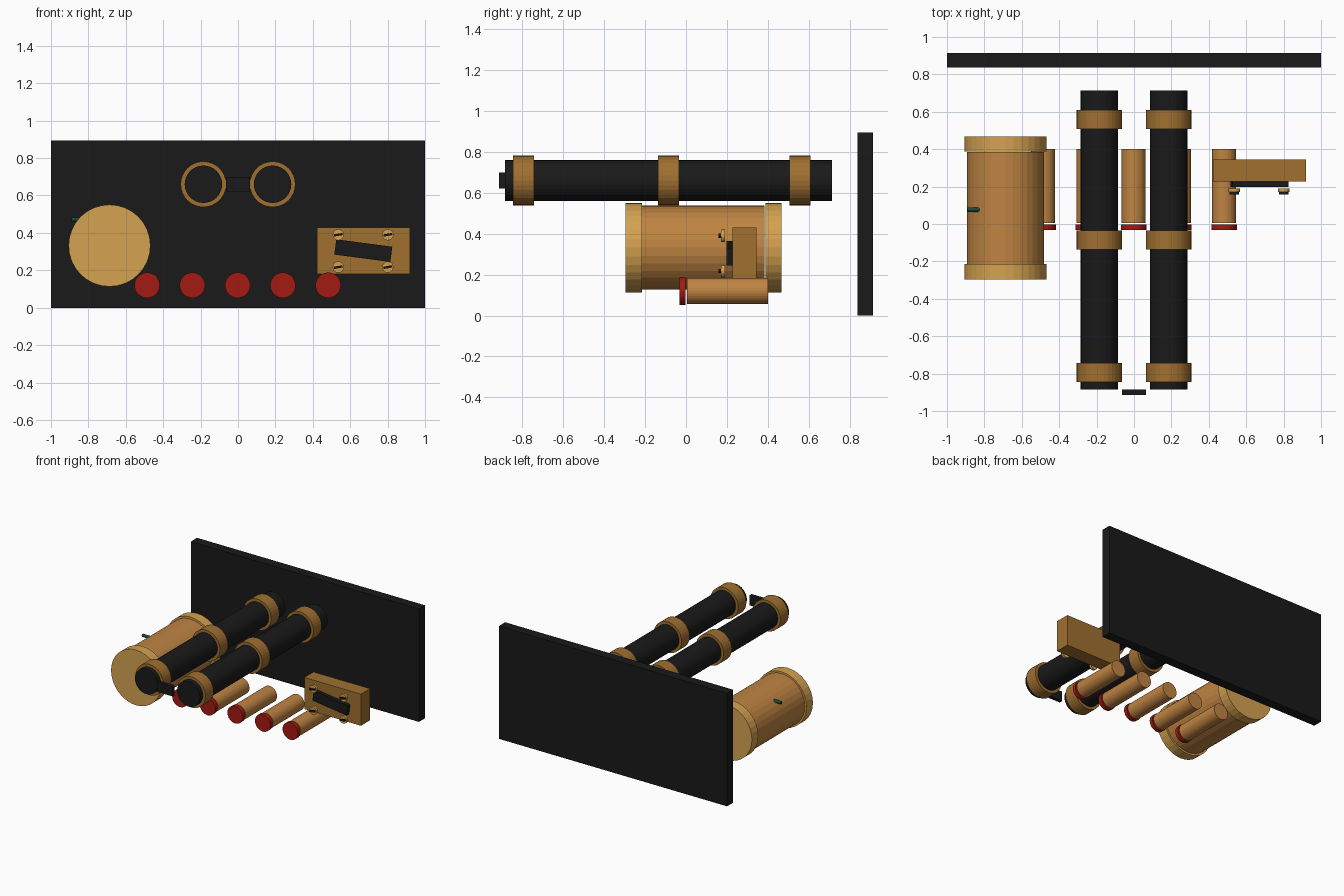
import bpy
from math import radians
from mathutils import Matrix

cube = bpy.data.objects.get("Cube")
if cube:
    bpy.data.objects.remove(cube, do_unlink=True)


def material(name, color, metallic=0.0):
    m = bpy.data.materials.new(name)
    m.use_nodes = True
    m.diffuse_color = (*color, 1)
    bsdf = m.node_tree.nodes["Principled BSDF"]
    bsdf.inputs["Base Color"].default_value = (*color, 1)
    bsdf.inputs["Metallic"].default_value = metallic
    return m


BLACK = material("black", (0.01, 0.01, 0.01))
BRASS = material("brass", (0.66, 0.36, 0.08))
COPPER = material("copper", (0.52, 0.23, 0.055))
BRONZE = material("bronze", (0.35, 0.16, 0.03))
RED = material("red", (0.37, 0.01, 0.006))
GREEN = material("green", (0.01, 0.07, 0.045))


def finish(name, mat):
    obj = bpy.context.object
    obj.name = obj.data.name = name
    obj.data.materials.append(mat)
    return obj


def rod(name, mat, x, z, radius, y0, y1, sides=32):
    """Cylinder running along y from y0 to y1."""
    bpy.ops.mesh.primitive_cylinder_add(vertices=sides, radius=radius, depth=y1 - y0)
    obj = finish(name, mat)
    obj.data.transform(Matrix.Rotation(radians(90), 4, "X"))
    obj.location = (x, (y0 + y1) / 2, z)
    return obj


def box(name, mat, center, size, tilt=0):
    bpy.ops.mesh.primitive_cube_add(size=1)
    obj = finish(name, mat)
    obj.data.transform(Matrix.Diagonal((*size, 1)))
    obj.location = center
    obj.rotation_euler.y = radians(tilt)
    return obj


# Back panel
box("back_panel", BLACK, (0, 0.876, 0.447), (2, 0.077, 0.895))

# Large drum with end caps and a side pin
DRUM_X, DRUM_Z = -0.687, 0.332
rod("drum_body", COPPER, DRUM_X, DRUM_Z, 0.205, -0.215, 0.385)
rod("drum_front_cap", BRASS, DRUM_X, DRUM_Z, 0.219, -0.296, -0.215)
rod("drum_back_cap", BRASS, DRUM_X, DRUM_Z, 0.219, 0.388, 0.468)
pin = rod("drum_pin", GREEN, -0.845, 0.471, 0.012, -0.045, 0.045, 12)
pin.location.y = 0.077
pin.rotation_euler.z = radians(90)

# Twin long tubes with clamping rings, joined by a front bridge
for side, x in (("right", -0.185), ("left", 0.185)):
    rod(f"{side}_tube", BLACK, x, 0.66, 0.1, -0.884, 0.715)
    for place, y in (("front", -0.795), ("middle", -0.085), ("back", 0.558)):
        rod(f"{side}_tube_{place}_ring", BRONZE, x, 0.66, 0.122, y - 0.051, y + 0.051)
box("tube_bridge", BLACK, (0, -0.9, 0.66), (0.13, 0.029, 0.078))

# Row of small cartridges with red front caps
for i in range(5):
    x = -0.486 + i * 0.242
    rod(f"cartridge_{i + 1}", COPPER, x, 0.12, 0.064, 0.006, 0.4)
    rod(f"cartridge_cap_{i + 1}", RED, x, 0.12, 0.068, -0.033, -0.003)

# Terminal block with tilted plate and four slotted screws
box("terminal_block", BRONZE, (0.67, 0.286, 0.305), (0.497, 0.116, 0.25))
box("terminal_plate", BLACK, (0.67, 0.212, 0.305), (0.302, 0.03, 0.082), 7.5)
corners = [(x, z) for x in (0.536, 0.801) for z in (0.217, 0.39)]
for i, (x, z) in enumerate(corners, 1):
    rod(f"screw_{i}", BRASS, x, z, 0.03, 0.172, 0.191, 20)
    box(f"screw_slot_{i}", BLACK, (x, 0.166, z), (0.048, 0.014, 0.012), -10)
